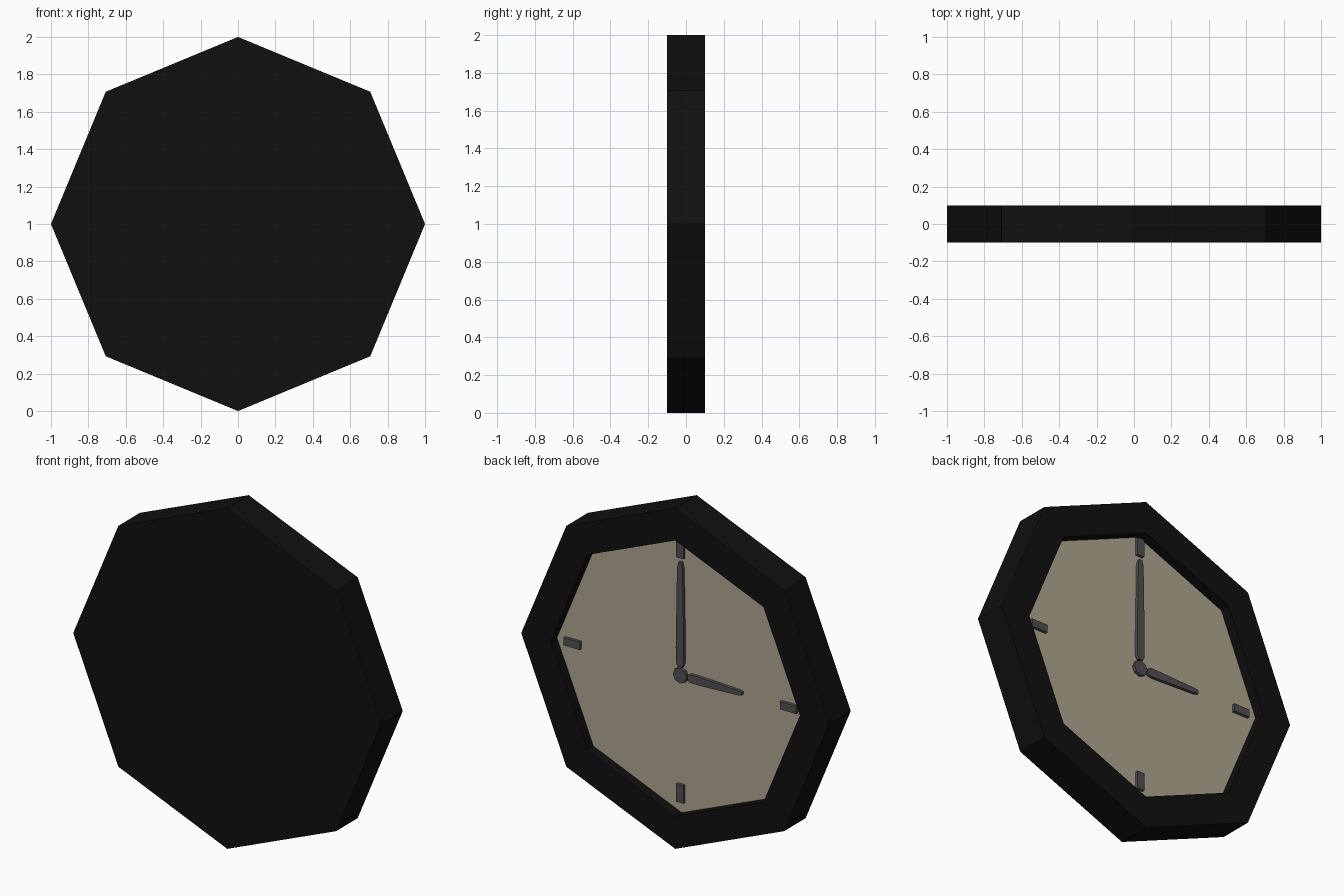
import bpy, bmesh, math

if "Cube" in bpy.data.objects:
    bpy.data.objects.remove(bpy.data.objects["Cube"])

CZ = 1.0          # height of the clock centre
FACE_Y = 0.04     # plane of the recessed dial
TOP_Y = 0.058     # outer plane of hands and markers


def material(name, rgb):
    m = bpy.data.materials.new(name)
    m.diffuse_color = (*rgb, 1)
    m.use_nodes = True
    m.node_tree.nodes["Principled BSDF"].inputs["Base Color"].default_value = m.diffuse_color
    return m


def finish(name, bm, mat):
    bmesh.ops.recalc_face_normals(bm, faces=bm.faces[:])
    me = bpy.data.meshes.new(name)
    bm.to_mesh(me)
    bm.free()
    ob = bpy.data.objects.new(name, me)
    ob.location.z = CZ
    bpy.context.collection.objects.link(ob)
    me.materials.append(mat)
    return ob


def ring(radius, sides=8):
    return [(radius * math.sin(i * math.tau / sides),
             radius * math.cos(i * math.tau / sides)) for i in range(sides)]


def prism(name, pts, y0, y1, mat):
    """Extrude an x,z outline from y0 to y1."""
    bm = bmesh.new()
    f = bm.faces.new([bm.verts.new((x, y0, z)) for x, z in pts])
    new = bmesh.ops.extrude_face_region(bm, geom=[f], use_keep_orig=True)["geom"]
    for v in new:
        if isinstance(v, bmesh.types.BMVert):
            v.co.y = y1
    return finish(name, bm, mat)


def hand(name, half_profile, angle, mat):
    """Hand outline from (distance, half width) pairs, mirrored, turned clockwise."""
    up = [(-w, d) for d, w in half_profile]
    pts = up + [(-x, d) for x, d in reversed(up)]
    c, s = math.cos(angle), math.sin(angle)
    # dial is read from +y, so clockwise runs towards -x
    return prism(name, [(x * c - z * s, x * s + z * c) for x, z in pts],
                 FACE_Y - 0.005, TOP_Y, mat)


black = material("frame_black", (0.005, 0.005, 0.005))
tan = material("dial_tan", (0.43, 0.38, 0.28))
grey = material("hand_grey", (0.08, 0.08, 0.08))

# Octagonal frame: closed back, raised rim, recess wall and floor
bm = bmesh.new()
loops = [[bm.verts.new((x, y, z)) for x, z in ring(r)]
         for r, y in [(1, -0.1), (1, 0.1), (0.81, 0.1), (0.81, FACE_Y - 0.01)]]
for a, b in zip(loops, loops[1:]):
    for i in range(8):
        j = (i + 1) % 8
        bm.faces.new((a[i], a[j], b[j], b[i]))
bm.faces.new(loops[0])
bm.faces.new(loops[-1])
finish("frame", bm, black)

# Dial plate
prism("dial", ring(0.81), FACE_Y - 0.01, FACE_Y, tan)

# Hub and hands, set to three o'clock
prism("hub", ring(0.045), FACE_Y - 0.005, TOP_Y, grey)
hand("minute_hand", [(0.05, 0.014), (0.075, 0.025), (0.16, 0.026),
                     (0.63, 0.018), (0.665, 0.009)], 0, grey)
hand("hour_hand", [(0.05, 0.014), (0.065, 0.024), (0.11, 0.025),
                   (0.38, 0.014), (0.40, 0.009)], math.pi / 2, grey)

# Quarter-hour markers
for n, (d0, d1) in enumerate([(0.69, 0.795), (0.65, 0.755),
                              (0.64, 0.745), (0.65, 0.755)]):
    hand(f"marker_{(n * 3) or 12}", [(d0, 0.023), (d1, 0.023)],
         n * math.pi / 2, grey)
